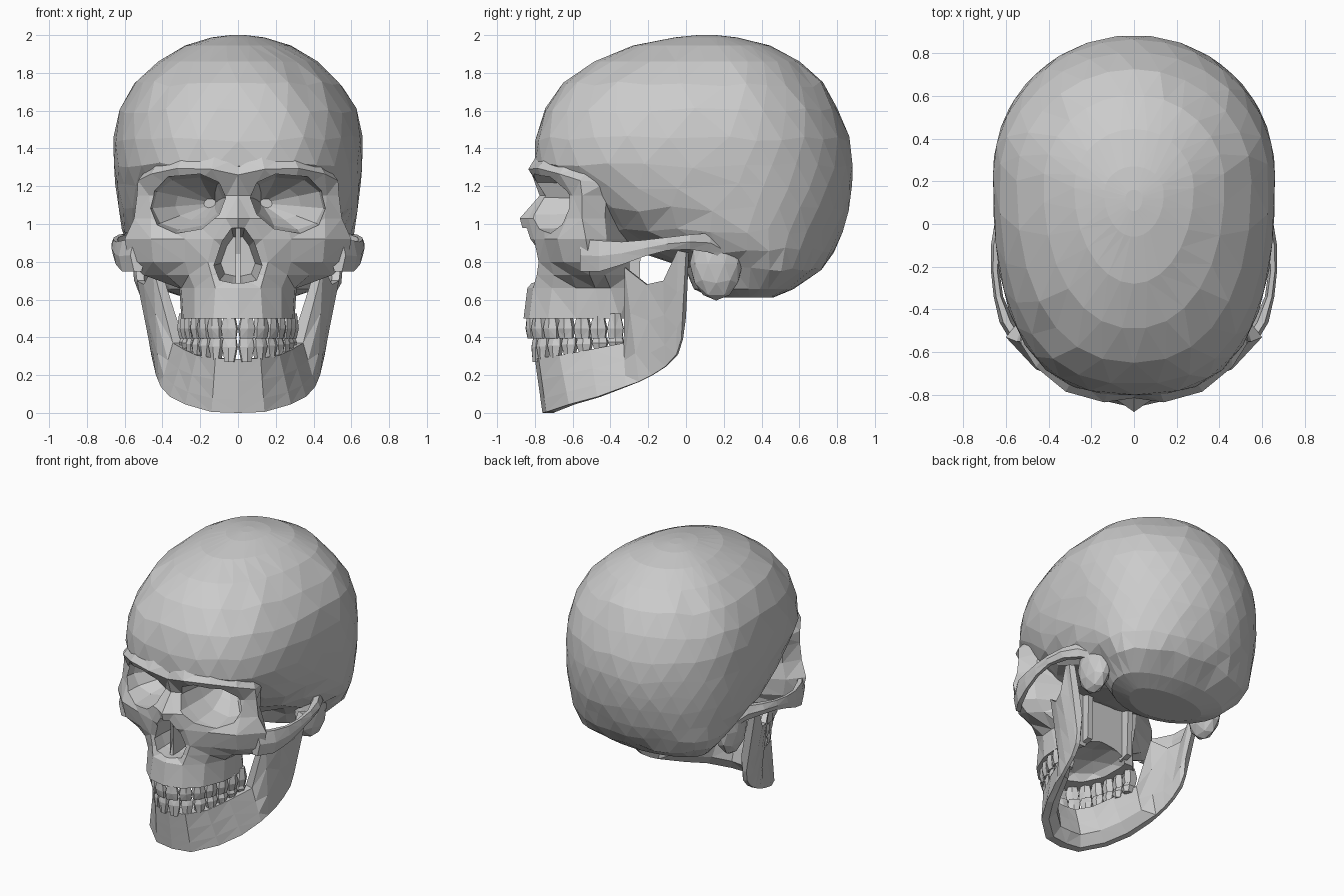
import bpy, bmesh, math, random
from mathutils import Vector

if "Cube" in bpy.data.objects:
    bpy.data.objects.remove(bpy.data.objects["Cube"])

random.seed(4)


def add_loft(bm, rings):
    """Skin equal-length closed rings into a capped solid."""
    rows = [[bm.verts.new(p) for p in r] for r in rings]
    n = len(rows[0])
    for a, b in zip(rows, rows[1:]):
        for i in range(n):
            bm.faces.new((a[i], a[(i + 1) % n], b[(i + 1) % n], b[i]))
    bm.faces.new(rows[0][::-1])
    bm.faces.new(rows[-1])


def finish(name, bm):
    bmesh.ops.triangulate(bm, faces=bm.faces[:])
    bmesh.ops.recalc_face_normals(bm, faces=bm.faces[:])
    me = bpy.data.meshes.new(name)
    bm.to_mesh(me)
    bm.free()
    ob = bpy.data.objects.new(name, me)
    bpy.context.collection.objects.link(ob)
    return ob


def loft(name, rings):
    bm = bmesh.new()
    add_loft(bm, rings)
    return finish(name, bm)


def ball(name, loc, scale):
    bm = bmesh.new()
    bmesh.ops.create_icosphere(bm, subdivisions=2, radius=1)
    for v in bm.verts:
        v.co = Vector(a * s + l for a, s, l in zip(v.co, scale, loc))
    return finish(name, bm)


def boolean(target, tool, op):
    m = target.modifiers.new(op, 'BOOLEAN')
    m.operation, m.object, m.solver = op, tool, 'EXACT'
    bpy.context.view_layer.objects.active = target
    bpy.ops.object.modifier_apply(modifier=m.name)
    bpy.data.objects.remove(tool)


# Braincase: egg-shaped rings (z, front y, back y, half width, front squareness)
levels = [(.61, .14, .46, .28, 2), (.655, .04, .57, .42, 2), (.76, -.01, .72, .52, 2),
          (.86, -.24, .785, .58, 2), (.96, -.50, .83, .615, 2.1), (1.08, -.60, .865, .635, 2.6),
          (1.2, -.70, .88, .65, 2.7), (1.31, -.805, .885, .66, 2.7), (1.45, -.80, .865, .66, 2.6),
          (1.6, -.75, .805, .63, 2.5), (1.74, -.65, .725, .55, 2.3), (1.86, -.49, .605, .425, 2.15),
          (1.945, -.28, .445, .28, 2), (1.988, -.06, .27, .14, 2), (2.0, .06, .16, .04, 2)]
rings = []
N = 28
for z, yf, yb, w, n in levels:
    yc = yf + .62 * (yb - yf)
    ring = []
    for i in range(N):
        t = 2 * math.pi * (i + .5 * (len(rings) % 2)) / N
        c, s = math.cos(t), math.sin(t)
        e = 2 / (n if s < 0 else 2)
        x = w * math.copysign(abs(c) ** e, c)
        y = yc + (yb - yc if s > 0 else yc - yf) * math.copysign(abs(s) ** e, s)
        j = .016 if .7 < z < 1.8 else 0
        ring.append((x, y, z + random.uniform(-j, j)))
    rings.append(ring)
skull = loft("skull", rings)

# Face: half outlines from the midline round the cheek to the rear, then mirrored
face = [
    (1.37, [(0, -.78), (.12, -.78), (.28, -.715), (.41, -.61), (.46, -.50), (.42, -.40), (.25, -.30)]),
    (1.28, [(0, -.815), (.14, -.835), (.32, -.785), (.46, -.67), (.53, -.56), (.50, -.42), (.25, -.30)]),
    (1.15, [(0, -.775), (.06, -.745), (.28, -.72), (.47, -.60), (.535, -.55), (.48, -.42), (.25, -.30)]),
    (1.03, [(0, -.88), (.065, -.835), (.25, -.75), (.46, -.63), (.55, -.55), (.48, -.43), (.26, -.30)]),
    (.92, [(0, -.85), (.13, -.805), (.28, -.75), (.46, -.68), (.60, -.53), (.51, -.42), (.27, -.30)]),
    (.80, [(0, -.78), (.16, -.78), (.28, -.72), (.45, -.65), (.58, -.51), (.49, -.42), (.26, -.30)]),
    (.73, [(0, -.78), (.14, -.79), (.26, -.70), (.38, -.61), (.50, -.51), (.42, -.43), (.25, -.30)]),
    (.66, [(0, -.84), (.12, -.81), (.23, -.71), (.30, -.58), (.31, -.48), (.30, -.40), (.24, -.30)]),
    (.50, [(0, -.86), (.13, -.83), (.23, -.73), (.29, -.58), (.30, -.45), (.29, -.35), (.24, -.30)])]
drop = (-.02, .01, .015, -.015, -.05, -.06, 0)   # the brow sags at its outer end
rings = []
for z, h in face:
    h = [(x, y, z + (d if z > 1.2 else 0)) for (x, y), d in zip(h, drop)]
    rings.append(h + [(-x, y, zz) for x, y, zz in h[:0:-1]])
boolean(skull, loft("face", rings), 'UNION')

# Mastoid bumps behind the ears
for s in (1, -1):
    boolean(skull, ball("mastoid", (s * .475, .16, .79), (.085, .14, .195)), 'UNION')

# Eye sockets: squarish rims narrowing to a point deep and towards the middle
rim = [(.065, 1.14), (.10, 1.22), (.20, 1.265), (.37, 1.25), (.46, 1.18),
       (.485, 1.08), (.44, .99), (.33, .95), (.19, .975), (.10, 1.05)]
for s in (1, -1):
    rings = []
    for y, k, cx in ((-1, 1, .28), (-.72, 1, .28), (-.56, .88, .27), (-.44, .55, .22), (-.33, .15, .15)):
        rings.append([(s * (cx + (x - .28) * k), y, 1.11 + (z - 1.11) * k) for x, z in rim])
    boolean(skull, loft("socket_cutter", rings), 'DIFFERENCE')

# Pear-shaped nose opening and hollow palate
pear = [(.035, .98), (.085, .91), (.13, .78), (.10, .70), (.03, .685)]
pear += [(-x, z) for x, z in pear[::-1]]
boolean(skull, loft("nose_cutter", [[(x * k, y, .82 + (z - .82) * k) for x, z in pear]
                                    for y, k in ((-1, 1), (-.7, .97), (-.42, .7))]), 'DIFFERENCE')
boolean(skull, ball("palate_cutter", (0, -.43, .49), (.2, .31, .11)), 'DIFFERENCE')


def plate(name, x, t, pts):
    return loft(name, [[(x + d, y, z) for y, z in pts] for d in (-t, t)])


# Nasal divider and the two plates behind the palate
plate("nasal_divider", 0, .012, [(-.77, .68), (-.72, .84), (-.76, .98), (-.42, .98), (-.42, .68)])
for s in (1, -1):
    plate("rear_palate_plate", s * .17, .02, [(-.33, .52), (-.25, .54), (-.24, .88), (-.36, .88)])

# Cheek arches: x, y, z, half thickness, half height
arch = [(.53, -.56, .835, .04, .10), (.595, -.46, .83, .035, .095), (.635, -.34, .845, .022, .07),
        (.65, -.22, .872, .02, .05), (.645, -.1, .895, .025, .04), (.61, .02, .905, .04, .045),
        (.55, .13, .90, .045, .06), (.51, .22, .85, .03, .05)]
for s in (1, -1):
    loft("cheek_arch", [[(s * (x + a * math.cos(k * math.pi / 3)), y, z + b * math.sin(k * math.pi / 3))
                         for k in range(6)] for x, y, z, a, b in arch])

# Lower jaw: stations of x low/high, y low/high, z low/high, thickness
half = [(0, 0, -.76, -.80, 0, .285, .12), (.14, .12, -.74, -.78, .005, .29, .11),
        (.28, .22, -.62, -.67, .045, .305, .10), (.36, .285, -.47, -.51, .085, .335, .09),
        (.41, .345, -.32, -.33, .14, .37, .08), (.42, .45, -.25, -.325, .165, .77, .05),
        (.435, .50, -.18, -.21, .20, .68, .05), (.445, .535, -.11, -.12, .245, .70, .05),
        (.46, .555, -.05, -.045, .31, .86, .06), (.47, .56, -.025, .0, .39, .85, .05)]
jaw = [(-a, -b, *r) for a, b, *r in half[:0:-1]] + half
rings = []
for i, (xb, xt, yb, yt, zb, zt, th) in enumerate(jaw):
    p, q = jaw[max(i - 1, 0)], jaw[min(i + 1, len(jaw) - 1)]
    d = Vector((q[0] - p[0], q[2] - p[2])).normalized()
    outer, inner = [], []
    for k, f in ((0, .5), (.25, 1), (.6, .95), (1, .8)):
        x, y, z = xb + (xt - xb) * k, yb + (yt - yb) * k, zb + (zt - zb) * k
        outer.append((x, y, z))
        inner.append((x - d.y * th * f, y + d.x * th * f, z))
    rings.append(outer + inner[::-1])
loft("lower_jaw", rings)


# Teeth: tapered six-sided pegs evenly spaced along an elliptical arch
def teeth(name, a, b, z_root, z_root_back, z_tip, count=7):
    bm = bmesh.new()
    fine = [(a * math.sin(t), -.33 - b * math.cos(t)) for t in
            [k * math.pi / 400 for k in range(201)]]
    run = [0]
    for p, q in zip(fine, fine[1:]):
        run.append(run[-1] + math.dist(p, q))
    for i in range(count):
        s = run[-1] * (i + .5) / count
        k = next(j for j, r in enumerate(run) if r >= s)
        x, y = fine[k]
        d = (Vector(fine[min(k + 2, 200)]) - Vector(fine[k - 2])).normalized()
        w, dep = run[-1] / count / 2 * .96, .024 + .004 * i
        zr = z_root + (z_root_back - z_root) * i / (count - 1)
        for m in (1, -1):
            rings = []
            for f, ws, ds in ((0, .6, .8), (.6, 1, 1), (1, .85, .4 + .06 * i)):
                z = zr + (z_tip - zr) * f
                pts = [(-1, -.6), (0, -1), (1, -.6), (1, .6), (0, 1), (-1, .6)]
                rings.append([(m * (x + u * w * ws * d.x - v * dep * ds * d.y),
                               y + u * w * ws * d.y + v * dep * ds * d.x, z) for u, v in pts])
            add_loft(bm, rings)
    return finish(name, bm)


teeth("upper_teeth", .275, .50, .525, .525, .395)
teeth("lower_teeth", .265, .47, .27, .335, .40)
